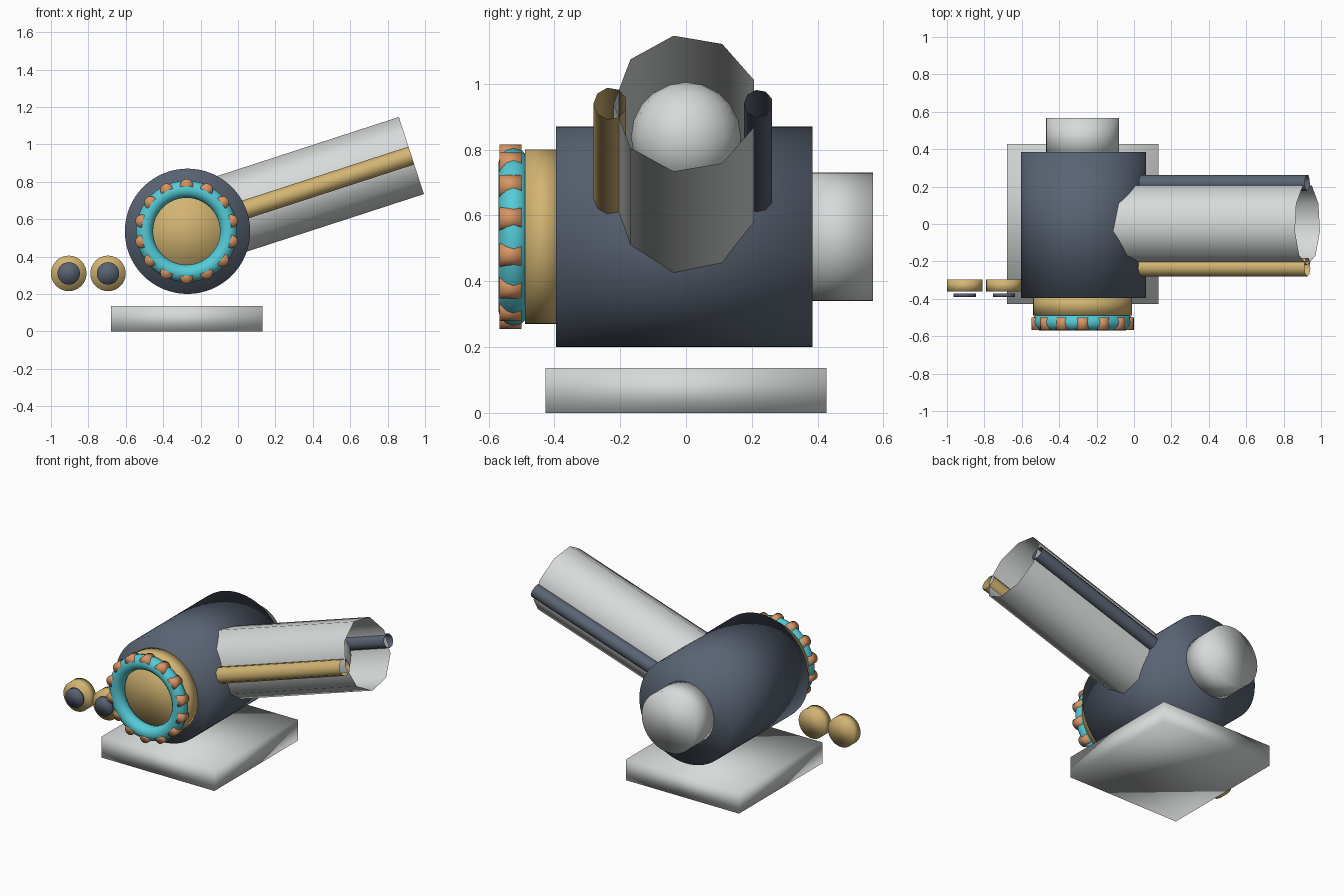
import bpy, bmesh
from math import cos, sin, radians, tau
from mathutils import Vector

if "Cube" in bpy.data.objects:
    bpy.data.objects.remove(bpy.data.objects["Cube"], do_unlink=True)


def material(name, rgb):
    m = bpy.data.materials.new(name)
    m.use_nodes = True
    m.diffuse_color = (*rgb, 1)
    m.node_tree.nodes["Principled BSDF"].inputs["Base Color"].default_value = (*rgb, 1)
    return m


GREY = material("light_grey", (0.68, 0.70, 0.70))
SLATE = material("slate_blue", (0.10, 0.125, 0.17))
GOLD = material("gold", (0.65, 0.46, 0.17))
TEAL = material("teal", (0.09, 0.60, 0.68))
ORANGE = material("orange", (0.68, 0.30, 0.13))


def finish(name, bm, mat):
    bmesh.ops.recalc_face_normals(bm, faces=bm.faces)
    me = bpy.data.meshes.new(name)
    bm.to_mesh(me)
    bm.free()
    me.materials.append(mat)
    for p in me.polygons:
        p.use_smooth = True
    ob = bpy.data.objects.new(name, me)
    bpy.context.scene.collection.objects.link(ob)
    return ob


def cylinder(name, start, end, radius, mat, sides=48, first=(1, 0, 0), capped=True):
    """Cylinder between two points, its first corner pointing along `first`."""
    start, end, e1 = Vector(start), Vector(end), Vector(first)
    e2 = (end - start).normalized().cross(e1)
    bm = bmesh.new()
    rings = []
    for centre in (start, end):
        rings.append([bm.verts.new(centre + radius * (cos(tau * i / sides) * e1 + sin(tau * i / sides) * e2))
                      for i in range(sides)])
    a, b = rings
    for i in range(sides):
        j = (i + 1) % sides
        bm.faces.new((a[i], a[j], b[j], b[i]))
    if capped:
        bm.faces.new(a[::-1])
        bm.faces.new(b)
    return finish(name, bm, mat)


def disc_y(name, x, z, y0, y1, radius, mat, sides=48):
    return cylinder(name, (x, y0, z), (x, y1, z), radius, mat, sides)


def torus_y(name, x, y, z, major, minor, mat, around=48, section=12):
    bm = bmesh.new()
    grid = []
    for i in range(around):
        a = tau * i / around
        ring = []
        for k in range(section):
            b = tau * k / section
            r = major + minor * cos(b)
            ring.append(bm.verts.new((x + r * cos(a), y + minor * sin(b), z + r * sin(a))))
        grid.append(ring)
    for i in range(around):
        for k in range(section):
            n, m = (i + 1) % around, (k + 1) % section
            bm.faces.new((grid[i][k], grid[n][k], grid[n][m], grid[i][m]))
    return finish(name, bm, mat)


CX, CZ = -0.27, 0.535   # axis of the drum body

# Base slab
bm = bmesh.new()
bmesh.ops.create_cube(bm, size=1)
bmesh.ops.scale(bm, vec=(0.81, 0.855, 0.136), verts=bm.verts)
bmesh.ops.translate(bm, vec=(-0.275, 0, 0.068), verts=bm.verts)
finish("base_slab", bm, GREY)

# Drum body with rear knob and front collar
disc_y("body_drum", CX, CZ, -0.395, 0.385, 0.335, SLATE, 64)
disc_y("rear_knob", CX - 0.005, CZ, 0.35, 0.568, 0.195, GREY)
disc_y("front_collar", CX - 0.005, CZ, -0.49, -0.38, 0.265, GOLD)

# Front ring with studs sunk into it
torus_y("front_ring", CX - 0.005, -0.524, CZ, 0.225, 0.046, TEAL)
STUDS = 14
for i in range(STUDS):
    a = tau * (i / STUDS + 0.25)
    disc_y(f"ring_stud_{i + 1}", CX - 0.005 + 0.245 * cos(a), CZ + 0.245 * sin(a),
           -0.566, -0.5, 0.035, ORANGE, 16)

# Raised barrel, open at both ends, with a side tube on each flank
direction = Vector((cos(radians(18)), 0, sin(radians(18))))
muzzle = Vector((0.927, 0, 0.94))
for name, y, radius, mat in (("barrel", 0, 0.22, GREY),
                             ("right_side_tube", -0.23, 0.051, GOLD),
                             ("left_side_tube", 0.22, 0.044, SLATE)):
    end = muzzle + Vector((0, y, 0))
    cylinder(name, end - direction * 1.05, end, radius, mat, 9, (0, -1, 0), False)

# Ball inside the barrel
bm = bmesh.new()
bmesh.ops.create_uvsphere(bm, u_segments=16, v_segments=10, radius=0.167)
bmesh.ops.translate(bm, vec=muzzle - direction * 0.33, verts=bm.verts)
finish("barrel_ball", bm, GREY)

# Pair of floating eyes
for side, x in (("right", -0.905), ("left", -0.695)):
    disc_y(f"{side}_eye", x, 0.31, -0.362, -0.298, 0.095, GOLD, 32)
    disc_y(f"{side}_pupil", x, 0.31, -0.391, -0.371, 0.06, SLATE, 32)
